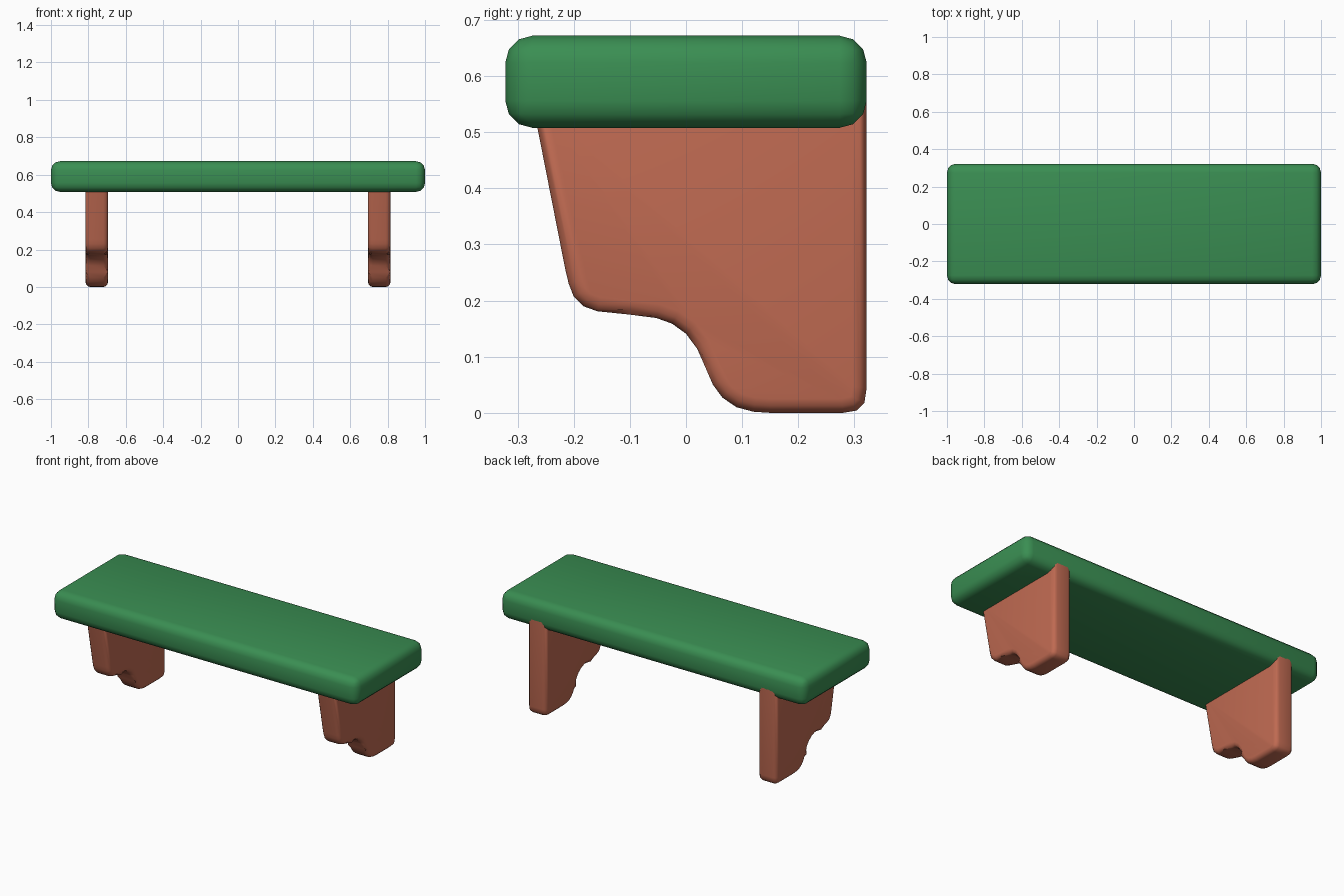
import bpy
import bmesh

if "Cube" in bpy.data.objects:
    bpy.data.objects.remove(bpy.data.objects["Cube"])


def material(name, rgb):
    mat = bpy.data.materials.new(name)
    mat.diffuse_color = (*rgb, 1)
    mat.use_nodes = True
    mat.node_tree.nodes["Principled BSDF"].inputs["Base Color"].default_value = mat.diffuse_color
    return mat


def finish(bm, name, mat):
    bmesh.ops.recalc_face_normals(bm, faces=bm.faces)
    mesh = bpy.data.meshes.new(name)
    bm.to_mesh(mesh)
    bm.free()
    mesh.materials.append(mat)
    obj = bpy.data.objects.new(name, mesh)
    bpy.context.collection.objects.link(obj)
    bpy.context.view_layer.objects.active = obj
    obj.select_set(True)
    bpy.ops.object.shade_smooth_by_angle(angle=0.7)
    obj.select_set(False)


green = material("green", (0.042, 0.27, 0.085))
terracotta = material("terracotta", (0.52, 0.143, 0.083))

# Shelf board with rounded edges
bm = bmesh.new()
bmesh.ops.create_cube(bm, size=1)
for v in bm.verts:
    v.co = (v.co.x * 2, v.co.y * 0.644, v.co.z * 0.164 + 0.59)
bmesh.ops.bevel(bm, geom=list(bm.edges), offset=0.048, segments=3,
                profile=0.5, affect='EDGES')
finish(bm, "shelf_board", green)

# Bracket outline (y, z), stepped at the front and straight at the back
OUTLINE = [
    (0.322, 0.56), (-0.275, 0.56), (-0.215, 0.255), (-0.209, 0.23),
    (-0.2, 0.207), (-0.183, 0.19), (-0.158, 0.181), (-0.1, 0.175),
    (-0.053, 0.169), (-0.025, 0.159), (0.0, 0.141), (0.02, 0.114),
    (0.035, 0.08), (0.048, 0.05), (0.065, 0.027), (0.09, 0.01),
    (0.12, 0.002), (0.15, 0.0), (0.28, 0.0), (0.304, 0.004),
    (0.318, 0.018), (0.322, 0.045),
]

# Pair of brackets under the board
for side, x in (("left", -0.755), ("right", 0.755)):
    bm = bmesh.new()
    face = bm.faces.new([bm.verts.new((x - 0.06, y, z)) for y, z in OUTLINE])
    out = bmesh.ops.extrude_face_region(bm, geom=[face])
    for v in out["geom"]:
        if isinstance(v, bmesh.types.BMVert):
            v.co.x += 0.12
    rims = [e for e in bm.edges if abs(e.verts[0].co.x - e.verts[1].co.x) < 1e-4]
    bmesh.ops.bevel(bm, geom=rims, offset=0.025, segments=3,
                    profile=0.5, affect='EDGES')
    finish(bm, side + "_bracket", terracotta)
